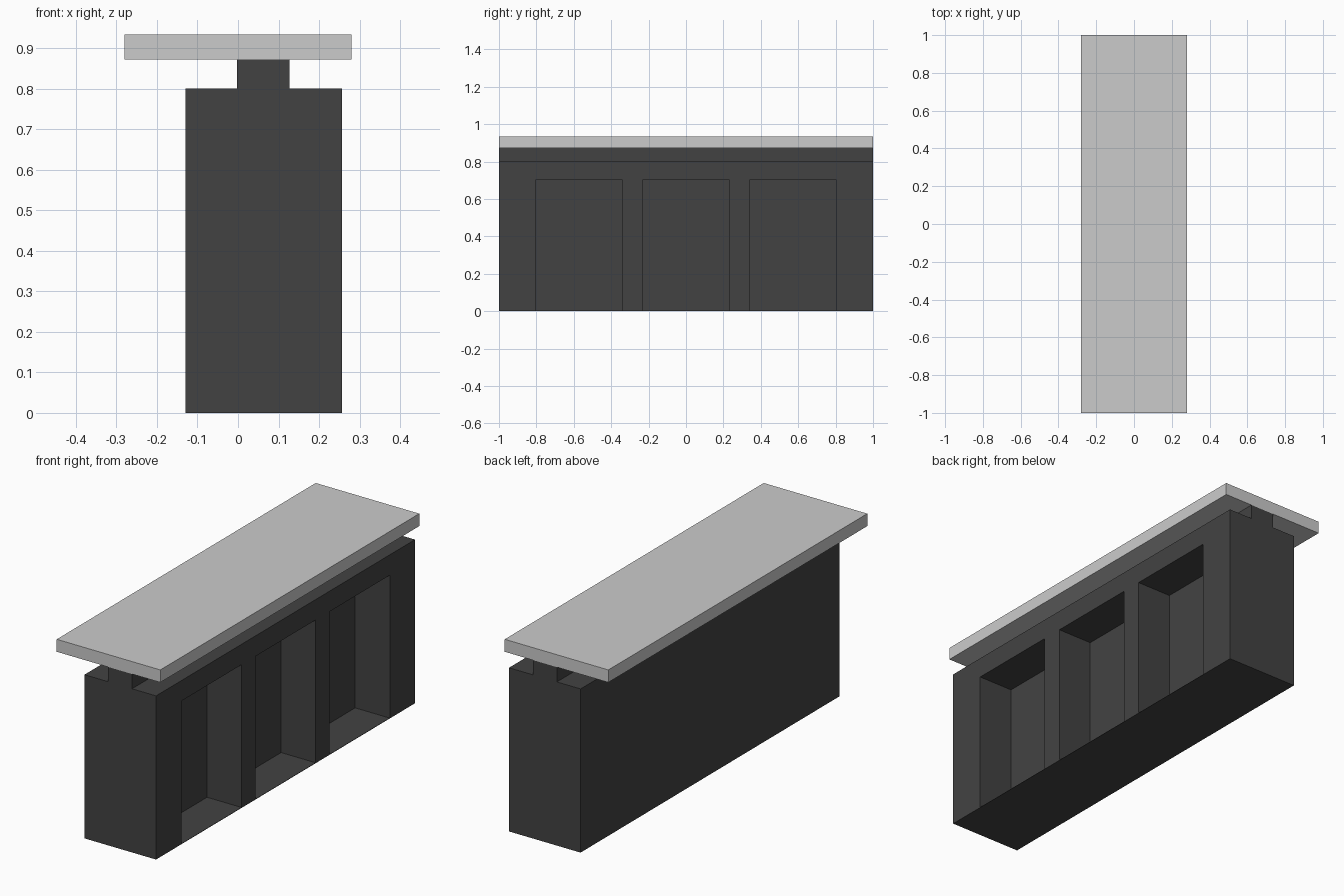
import bpy, bmesh

if "Cube" in bpy.data.objects:
    bpy.data.objects.remove(bpy.data.objects["Cube"])


def box(name, lo, hi):
    """Axis-aligned box between two corners."""
    bm = bmesh.new()
    bmesh.ops.create_cube(bm, size=1)
    for v in bm.verts:
        v.co = [hi[i] if v.co[i] > 0 else lo[i] for i in range(3)]
    return finish(name, bm)


def finish(name, bm):
    bmesh.ops.recalc_face_normals(bm, faces=bm.faces)
    mesh = bpy.data.meshes.new(name)
    bm.to_mesh(mesh)
    bm.free()
    obj = bpy.data.objects.new(name, mesh)
    bpy.context.collection.objects.link(obj)
    return obj


# Counter body: stepped front profile extruded along y
profile = [(-0.13, 0), (0.257, 0), (0.257, 0.8), (0.127, 0.8),
           (0.127, 0.872), (-0.002, 0.872), (-0.002, 0.8), (-0.13, 0.8)]
bm = bmesh.new()
face = bm.faces.new([bm.verts.new((x, -1, z)) for x, z in profile])
extruded = bmesh.ops.extrude_face_region(bm, geom=[face])
bmesh.ops.translate(bm, vec=(0, 2, 0),
                    verts=[g for g in extruded["geom"] if isinstance(g, bmesh.types.BMVert)])
body = finish("counter_body", bm)

dark = bpy.data.materials.new("dark_grey")
dark.diffuse_color = (0.055, 0.055, 0.055, 1)
dark.use_nodes = True
dark.node_tree.nodes["Principled BSDF"].inputs["Base Color"].default_value = dark.diffuse_color
body.data.materials.append(dark)

# Three niches in the right side, each with a very thin floor
for i, y in enumerate((-0.572, 0, 0.572)):
    cutter = box(f"niche_cutter_{i}", (0.07, y - 0.233, 0.002), (0.4, y + 0.233, 0.7))
    cutter.data.materials.append(dark)
    cutter.hide_render = True
    cutter.hide_set(True)
    cut = body.modifiers.new(f"niche_{i}", "BOOLEAN")
    cut.operation = "DIFFERENCE"
    cut.solver = "EXACT"
    cut.object = cutter

# Overhanging counter top
box("counter_top", (-0.28, -1, 0.872), (0.28, 1, 0.933))
